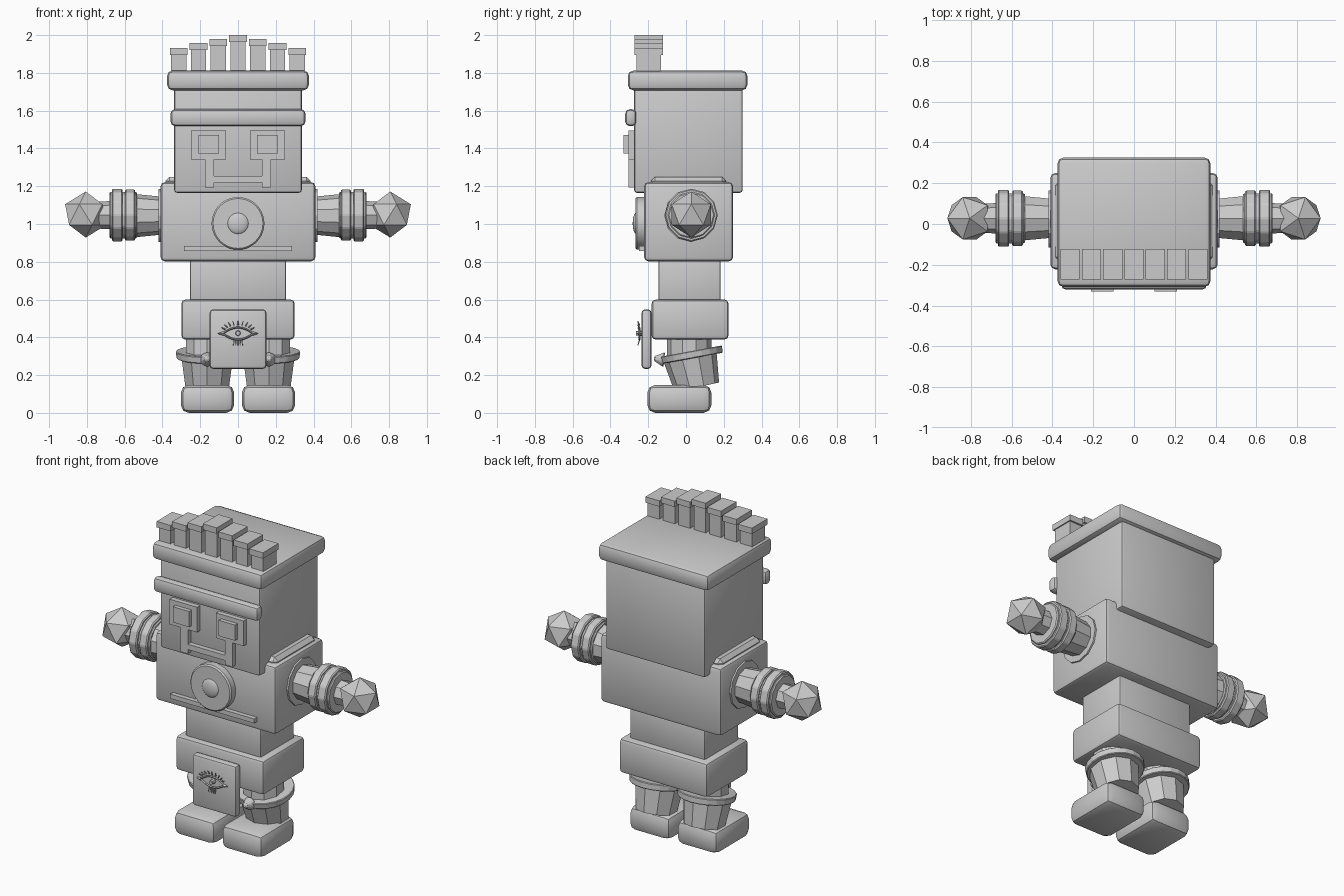
import bpy, math
from math import radians
from mathutils import Vector

if "Cube" in bpy.data.objects:
    bpy.data.objects.remove(bpy.data.objects["Cube"])

grey = bpy.data.materials.new("plain grey")
grey.diffuse_color = (0.6, 0.6, 0.6, 1)
grey.use_nodes = True
grey.node_tree.nodes["Principled BSDF"].inputs["Base Color"].default_value = grey.diffuse_color


def finish(name, bevel=0, segs=2, smooth=False):
    ob = bpy.context.object
    ob.name = name
    ob.data.materials.clear()
    ob.data.materials.append(grey)
    bpy.ops.object.transform_apply(location=False, rotation=False, scale=True)
    if bevel:
        m = ob.modifiers.new("bevel", 'BEVEL')
        m.width, m.segments, m.limit_method = bevel, segs, 'NONE'
        bpy.ops.object.modifier_apply(modifier="bevel")
    if smooth:
        bpy.ops.object.shade_smooth_by_angle(angle=radians(35))
    return ob


def box(name, x, y, z, bevel=0, segs=2, smooth=True):
    """Box from (min, max) pairs on each axis."""
    bpy.ops.mesh.primitive_cube_add(size=1, location=[(a + b) / 2 for a, b in (x, y, z)])
    bpy.context.object.scale = [b - a for a, b in (x, y, z)]
    return finish(name, bevel, segs, smooth and bevel > 0)


def tube(name, start, end, r1, r2, sides, bevel=0, smooth=False):
    """Tapered prism between two points."""
    a, b = Vector(start), Vector(end)
    bpy.ops.mesh.primitive_cone_add(vertices=sides, radius1=r1, radius2=r2, depth=(b - a).length,
                                    location=(a + b) / 2,
                                    rotation=(b - a).to_track_quat('Z', 'Y').to_euler())
    return finish(name, bevel, 1, smooth)


# head, hat brim and headband
box("head", (-.338, .338), (-.275, .3), (1.165, 1.75), .015)
box("hat_brim", (-.375, .375), (-.308, .325), (1.708, 1.812), .028)
box("headband", (-.357, .357), (-.322, -.262), (1.518, 1.608), .024)

# row of seven crown posts, tallest in the middle
for i in range(-3, 4):
    x, top = i * .1045, (2.0, 1.979, 1.957, 1.931)[abs(i)]
    box("crown_post", (x - .04, x + .04), (-.262, -.133), (1.8, top - .03))
    box("crown_post_cap", (x - .047, x + .047), (-.273, -.122), (top - .036, top))

# face plates
for s in (-1, 1):
    def span(a, b):
        return tuple(sorted((a * s, b * s)))
    box("eye_plate", span(.064, .25), (-.305, -.265), (1.342, 1.496))
    box("eye", span(.1, .21), (-.33, -.3), (1.374, 1.47))
    box("cheek_strip", span(.127, .175), (-.305, -.265), (1.194, 1.342))
box("mouth_strip", (-.13, .13), (-.305, -.265), (1.22, 1.253))

# torso, waist and hips
box("torso", (-.41, .41), (-.222, .25), (.802, 1.222), .024)
box("waist", (-.255, .255), (-.145, .182), (.58, .82), .01)
box("hips", (-.3, .3), (-.182, .225), (.388, .6), .022)
box("chest_bar", (-.285, .285), (-.25, -.2), (.857, .884))
tube("chest_disc", (0, -.2, 1.003), (0, -.268, 1.003), .14, .14, 32, .008, True)
bpy.ops.mesh.primitive_uv_sphere_add(segments=24, ring_count=12, radius=.058, location=(0, -.262, 1.003))
bpy.context.object.scale = (1, .35, 1)
finish("chest_boss", smooth=True)

# hanging flap with an eye emblem
box("flap", (-.15, .15), (-.235, -.183), (.233, .548), .018)
N = 8
for s in (-1, 1):
    for i in range(N):
        pts = []
        for k in (i, i + 1):
            t = k / N * 2 - 1
            pts.append((t * .08, -.246, .42 + s * .032 * (1 - t * t)))
        tube("emblem_lid", pts[0], pts[1], .005, .005, 4)
    tube("emblem_corner", (s * .078, -.248, .42), (s * .105, -.248, .42), .011, .002, 4)
tube("emblem_pupil", (0, -.23, .422), (0, -.265, .422), .015, .012, 8)
for i in range(9):
    a = radians(25 + i * 16.25)
    tube("upper_lash", (.075 * math.cos(a), -.248, .425 + .04 * math.sin(a)),
         (.095 * math.cos(a), -.255, .425 + .062 * math.sin(a)), .005, .002, 4)
for i in range(-2, 3):
    tube("lower_lash", (i * .01, -.248, .383), (i * .012, -.255, .357), .004, .002, 4)

for s in (-1, 1):
    # shoulder pads
    box("shoulder_pad", tuple(sorted((s * .3, s * .385))), (-.185, .212), (1.17, 1.25), .022, 1)
    tube("arm_socket", (s * .4, .025, 1.045), (s * .42, .025, 1.045), .14, .14, 12)

    # arms along x
    y, z = .028, 1.047
    tube("upper_arm", (s * .38, y, z - .003), (s * .55, y, z - .003), .098, .115, 10)
    tube("cuff", (s * .535, y, z), (s * .68, y, z), .124, .124, 12, .006)
    tube("cuff_inner_ring", (s * .545, y, z), (s * .598, y, z), .137, .137, 12, .006)
    tube("cuff_outer_ring", (s * .612, y, z), (s * .668, y, z), .14, .14, 12, .006)
    tube("wrist", (s * .66, y, z), (s * .78, y, z), .075, .07, 8)
    bpy.ops.mesh.primitive_ico_sphere_add(subdivisions=1, radius=.122, location=(s * .806, y, 1.05))
    if s < 0:
        bpy.context.object.rotation_euler.z = math.pi
    finish("hand")

    # legs, the lower part leaning forward at the knee
    x = s * .163
    tube("thigh", (x, .017, .25), (x, .017, .41), .118, .118, 10)
    tube("shin", (x, .058, .135), (x, .018, .315), .12, .145, 10)
    tube("knee_band", (x, .034, .289), (x, .027, .327), .163, .167, 20, .004)
    tube("band_stud", (x, -.115, .282), (x, -.17, .288), .042, .014, 8, .008)
    box("foot", tuple(sorted((s * .02, s * .303))), (-.205, .135), (0, .148), .042, 2)
